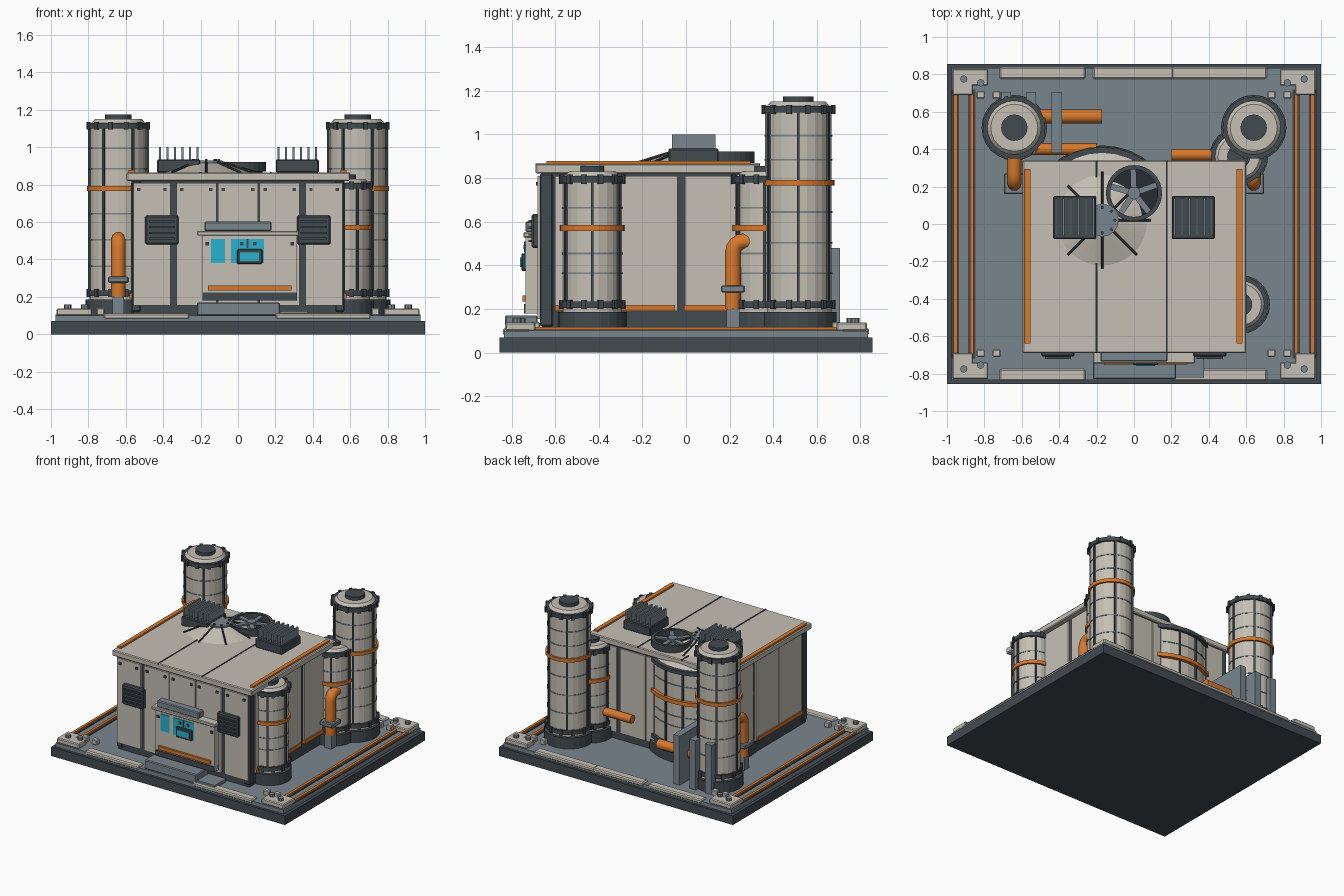
import bpy
import bmesh
from math import sin, cos, pi, radians
from mathutils import Vector, Matrix

cube = bpy.data.objects.get("Cube")
if cube:
    bpy.data.objects.remove(cube, do_unlink=True)


def material(name, r, g, b):
    m = bpy.data.materials.new(name)
    m.use_nodes = True
    m.diffuse_color = (r, g, b, 1)
    m.node_tree.nodes["Principled BSDF"].inputs["Base Color"].default_value = (r, g, b, 1)
    return m


CREAM = material("warm_cream", .56, .53, .46)
DARK = material("charcoal", .055, .07, .08)
SLATE = material("slate_grey", .19, .24, .27)
ORANGE = material("orange", .68, .19, .025)
CYAN = material("cyan", .02, .45, .62)
SEAM = material("seam_black", .02, .025, .03)


def finish(name, bm, mat, bevel=0):
    mesh = bpy.data.meshes.new(name)
    bm.to_mesh(mesh)
    bm.free()
    mesh.materials.append(mat)
    ob = bpy.data.objects.new(name, mesh)
    bpy.context.collection.objects.link(ob)
    if bevel:
        mod = ob.modifiers.new("bevel", "BEVEL")
        mod.width, mod.segments = bevel, 1
    return ob


def box(name, x, y, z, mat, bevel=0):
    """Box from (min, max) ranges on each axis."""
    bm = bmesh.new()
    size = Vector((x[1] - x[0], y[1] - y[0], z[1] - z[0]))
    mid = Vector((x[0] + x[1], y[0] + y[1], z[0] + z[1])) / 2
    bmesh.ops.create_cube(bm, size=1, matrix=Matrix.Translation(mid) @ Matrix.Diagonal((*size, 1)))
    return finish(name, bm, mat, bevel)


def lathe(name, x, y, profile, mat, sides=24):
    """Revolve (radius, height) points, closing both ends."""
    bm = bmesh.new()
    rings = [[bm.verts.new((x + r * cos(2 * pi * i / sides), y + r * sin(2 * pi * i / sides), z))
              for i in range(sides)] for r, z in profile]
    for a, b in zip(rings, rings[1:]):
        for i in range(sides):
            j = (i + 1) % sides
            bm.faces.new((a[i], a[j], b[j], b[i]))
    bm.faces.new(rings[0][::-1])
    bm.faces.new(rings[-1])
    return finish(name, bm, mat)


def disc(name, x, y, r, z, mat, sides=24):
    return lathe(name, x, y, [(r, z[0]), (r, z[1])], mat, sides)


def ring(name, x, y, r, z, thick, mat):
    """Flat-sided hoop around a vertical axis."""
    ob = lathe(name, x, y, [(r - thick, z[0]), (r, z[0]), (r, z[1]), (r - thick, z[1])], mat, 32)
    return ob


def pipe(name, points, r, mat):
    curve = bpy.data.curves.new(name, "CURVE")
    curve.dimensions, curve.bevel_depth, curve.bevel_resolution, curve.use_fill_caps = "3D", r, 3, True
    s = curve.splines.new("POLY")
    s.points.add(len(points) - 1)
    for p, co in zip(s.points, points):
        p.co = (*co, 1)
    curve.materials.append(mat)
    ob = bpy.data.objects.new(name, curve)
    bpy.context.collection.objects.link(ob)


def radial(name, x, y, r, z, size, count, mat, start=0.0):
    """Small blocks arranged around a vertical axis; size is radial, tangential."""
    bm = bmesh.new()
    for i in range(count):
        m = (Matrix.Translation((x, y, sum(z) / 2)) @ Matrix.Rotation(start + 2 * pi * i / count, 4, "Z")
             @ Matrix.Translation((r, 0, 0)) @ Matrix.Diagonal((*size, z[1] - z[0], 1)))
        bmesh.ops.create_cube(bm, size=1, matrix=m)
    return finish(name, bm, mat)


# Base slab, deck and edge trim
box("base_slab", (-1, 1), (-.855, .855), (0, .07), DARK)
box("deck", (-.975, .975), (-.835, .835), (.07, .1), SLATE)
for s in (-1, 1):
    for x in (.868, .955):
        box("deck_rail", (s * x - .01, s * x + .01), (-.72, .72), (.1, .118), ORANGE)
        box("rail_channel", (s * x - .02, s * x + .02), (-.72, .72), (.1, .105), DARK)
    for x in ((-.72, -.26), (.2, .71)):
        box("edge_trim", x, sorted((s * .775, s * .84)), (.08, .112), CREAM, .008)
    for t in (-1, 1):
        box("corner_pad", sorted((s * .78, s * .97)), sorted((t * .74, t * .83)), (.1, .138), CREAM, .006)
        box("corner_pad_side", sorted((s * .86, s * .97)), sorted((t * .69, t * .76)), (.1, .138), CREAM, .006)
        for x, y in ((.91, .775), (.82, .755)):
            disc("pad_bolt", s * x, t * y, .02, (.138, .158), SLATE, 8)
        for x in (.735, .82):
            box("deck_block", (s * x - .022, s * x + .022), (t * .69 - .02, t * .69 + .02), (.1, .14), CREAM, .005)
box("rear_edge_trim", (-.22, .21), (.775, .84), (.08, .112), CREAM, .008)

# Main hall
box("hall_core", (-.56, .56), (-.66, .325), (.1, .825), DARK)
for s in (-1, 1):
    for y in (-.635, .31):
        box("corner_post", sorted((s * .52, s * .57)), (y - .035, y + .025), (.12, .82), DARK, .006)
    for y in ((-.6, -.322), (-.314, -.04), (-.005, .28)):
        box("side_panel", sorted((s * .55, s * .572)), y, (.19, .81), CREAM)
    for y in ((-.6, -.05), (-.01, .28)):
        box("side_stripe", sorted((s * .56, s * .58)), y, (.19, .218), ORANGE)
for x in ((-.56, -.36), (-.33, -.116), (-.108, .108), (.116, .33), (.36, .56)):
    box("front_panel", x, (-.68, -.65), (.155, .81), CREAM)
    box("rear_panel", x, (.31, .335), (.155, .81), CREAM)
    for e in (x[0] + .03, x[1] - .03):
        box("panel_bolt", (e - .009, e + .009), (-.688, -.67), (.765, .783), DARK)

# Roof with seams and side stripes
box("roof", (-.595, .6), (-.69, .34), (.82, .865), CREAM, .006)
for x in (-.2, .175):
    box("roof_seam", (x - .005, x + .005), (-.69, .34), (.86, .868), SEAM)
for x in (-.57, .565):
    box("roof_stripe", (x - .016, x + .016), (-.64, .295), (.86, .878), ORANGE)

# Large rear tank whose cone pokes through the roof
TX, TY = -.17, .02
lathe("large_tank", TX, TY, [(.37, .1), (.37, .81), (.3, .846), (.08, .918)], CREAM, 32)
disc("large_tank_foot", TX, TY, .4, (.1, .18), DARK, 32)
for z in (.2, .785):
    ring("large_tank_flange", TX, TY, .392, (z, z + .03), .03, DARK)
ring("large_tank_band", TX, TY, .395, (.55, .58), .03, ORANGE)
for z in (.36, .44, .68):
    ring("large_tank_line", TX, TY, .374, (z, z + .008), .01, SLATE)
radial("large_tank_ribs", TX, TY, .371, (.2, .8), (.02, .012), 16, DARK, pi / 16)
for i in range(8):
    a = i * pi / 4
    pipe("cone_rib", [(TX + r * cos(a), TY + r * sin(a), z) for r, z in ((.07, .925), (.26, .866))], .006, SEAM)
disc("cone_hub", TX, TY, .088, (.895, .928), SLATE, 16)
radial("hub_bolts", TX, TY, .068, (.92, .937), (.014, .014), 8, DARK)

# Roof fan
FX, FY = 0, .165
bm = bmesh.new()
for i in range(32):
    a, b = 2 * pi * i / 32, 2 * pi * (i + 1) / 32
    loop = [[bm.verts.new((FX + r * cos(t), FY + r * sin(t), z))
             for r, z in ((.15, .87), (.15, .922), (.127, .922), (.127, .87))] for t in (a, b)]
    for k in range(4):
        bm.faces.new((loop[0][k], loop[1][k], loop[1][(k + 1) % 4], loop[0][(k + 1) % 4]))
bmesh.ops.remove_doubles(bm, verts=bm.verts, dist=.0001)
bmesh.ops.recalc_face_normals(bm, faces=bm.faces)
finish("fan_housing", bm, DARK)
disc("fan_recess", FX, FY, .13, (.866, .874), SEAM)
radial("fan_blades", FX, FY, .075, (.9, .912), (.12, .032), 5, SLATE, radians(20))
disc("fan_hub", FX, FY, .034, (.87, .922), SLATE, 12)

# Roof heat sinks
for x in (-.317, .317):
    box("heat_sink_base", (x - .115, x + .115), (-.08, .15), (.865, .935), DARK, .006)
    for i in range(6):
        fx = x - .1 + i * .04
        box("heat_sink_fin", (fx - .006, fx + .006), (-.065, .135), (.93, 1), SLATE)


# Free-standing tanks
def tank(name, x, y, r, top, band, lines):
    disc(name + "_foot", x, y, r + .022, (.1, .185), DARK)
    lathe(name + "_body", x, y, [(r, .18), (r, top), (r * .82, top + .03)], CREAM)
    disc(name + "_cap", x, y, r * .46, (top + .02, top + .055), DARK)
    for z in (.205, top - .02):
        ring(name + "_flange", x, y, r + .013, (z, z + .03), .03, DARK)
        radial(name + "_clamps", x, y, r + .012, (z - .006, z + .036), (.016, .022), 12, DARK, pi / 12)
    ring(name + "_band", x, y, r + .013, (band, band + .027), .03, ORANGE)
    for z in lines:
        ring(name + "_line", x, y, r + .003, (z, z + .008), .01, SLATE)
    radial(name + "_ribs", x, y, r, (.22, top - .01), (.02, .013), 6, DARK)


for s in (-1, 1):
    tank("tall_tank", s * .64, .515, .153, 1.12, .765, (.36, .5, .64, .88, .99))
    # Elbow pipe feeding each tall tank
    bend = [(s * .64, .215 + .05 * (1 - cos(t * pi / 8)), .46 + .05 * sin(t * pi / 8)) for t in range(5)]
    pipe("elbow_pipe", [(s * .64, .215, .2)] + bend + [(s * .64, .4, .51)], .038, ORANGE)
    box("pipe_collar", (s * .64 - .056, s * .64 + .056), (.16, .27), (.275, .308), SLATE, .006)
    box("pipe_stand", (s * .64 - .03, s * .64 + .03), (.185, .245), (.1, .2), SLATE)
tank("front_tank", .57, -.43, .135, .8, .557, (.36, .45, .66))
tank("rear_tank", .56, .36, .135, .8, .557, (.36, .45, .66))

# Rear pipes and baffle plates
pipe("upper_rear_pipe", [(-.6, .575, .3), (-.17, .575, .3)], .037, ORANGE)
pipe("inner_rear_pipe", [(-.55, .4, .3), (-.2, .4, .3)], .032, ORANGE)
pipe("right_rear_pipe", [(.5, .37, .31), (.2, .37, .31)], .032, ORANGE)
for x in (-.413, -.55, -.685):
    box("baffle_plate", (x - .027, x + .027), (.38, .705), (.1, .48), SLATE)

# Entrance block, canopy, sign box and steps
box("entrance", (-.19, .315), (-.735, -.65), (.18, .53), CREAM)
box("entrance_sill", (-.19, .315), (-.742, -.65), (.18, .222), DARK)
box("entrance_canopy", (-.22, .325), (-.745, -.65), (.527, .552), CREAM, .005)
box("canopy_box", (-.18, .18), (-.735, -.65), (.552, .602), SLATE, .006)
box("entrance_bar", (-.16, .285), (-.75, -.73), (.235, .262), ORANGE)
for x in ((-.145, -.07), (-.038, .14)):
    box("screen", x, (-.74, -.73), (.38, .51), CYAN)
box("screen_seam", (.045, .055), (-.742, -.73), (.46, .51), DARK)
box("console", (-.005, .13), (-.755, -.73), (.375, .455), DARK, .005)
box("console_screen", (.012, .113), (-.76, -.75), (.393, .437), CYAN)
for x in (-.165, .02, .09, .29):
    box("entrance_bolt", (x - .009, x + .009), (-.745, -.73), (.475, .493), DARK)
box("upper_step", (-.22, .225), (-.83, -.68), (.1, .17), SLATE, .006)
box("lower_step", (.2, .375), (-.82, -.68), (.1, .125), SLATE)

# Front louvres
for x in (-.407, .405):
    box("vent_frame", (x - .09, x + .09), (-.708, -.67), (.48, .635), DARK, .008)
    for i in range(4):
        z = .512 + i * .03
        box("vent_slat", (x - .07, x + .07), (-.722, -.7), (z - .005, z + .005), DARK)
